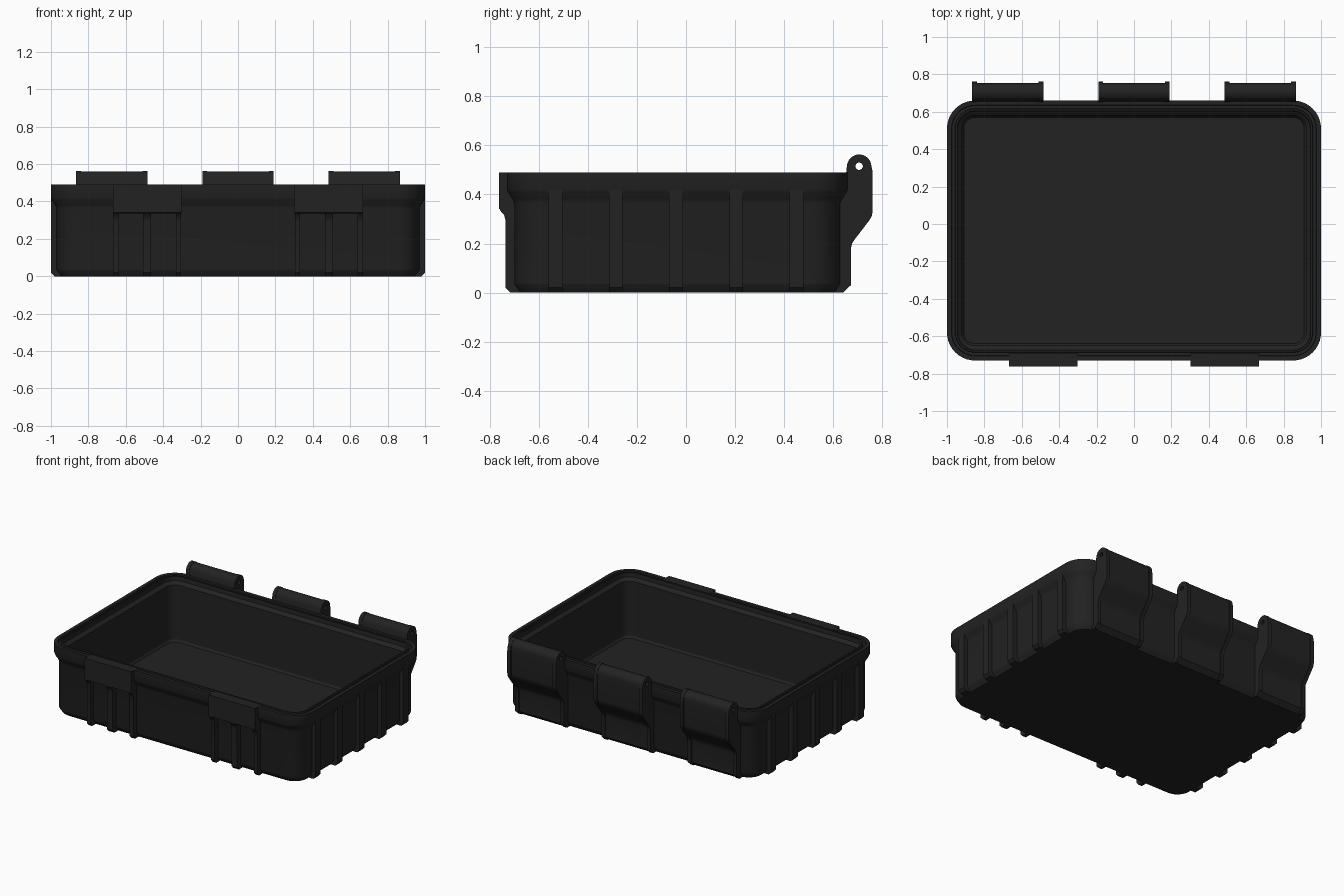
import bpy, bmesh, math

if "Cube" in bpy.data.objects:
    bpy.data.objects.remove(bpy.data.objects["Cube"])

CY = -0.035            # tray centre in y
HX, HY, R = 1.0, 0.695, 0.15

black = bpy.data.materials.new("matte black plastic")
black.diffuse_color = (0.0165, 0.0165, 0.0165, 1)
black.use_nodes = True
black.node_tree.nodes["Principled BSDF"].inputs["Base Color"].default_value = black.diffuse_color


def finish(ob, angle=30):
    ob.data.materials.clear()
    ob.data.materials.append(black)
    bpy.ops.object.select_all(action='DESELECT')
    ob.select_set(True)
    bpy.context.view_layer.objects.active = ob
    bpy.ops.object.shade_smooth_by_angle(angle=math.radians(angle))


def rounded_loop(inset, z, seg=10):
    """Rounded rectangle, inset from the rim outline."""
    r = max(R - inset, 0.05)
    a, b = HX - inset - r, HY - inset - r
    pts = []
    for i, (sx, sy) in enumerate([(1, 1), (-1, 1), (-1, -1), (1, -1)]):
        for k in range(seg + 1):
            t = math.pi / 2 * (i + k / seg)
            pts.append((sx * a + r * math.cos(t), CY + sy * b + r * math.sin(t), z))
    return pts


def lofted_tray(name, section):
    """Sweep a wall section round the tray and cap both ends."""
    bm = bmesh.new()
    rings = [[bm.verts.new(p) for p in rounded_loop(i, z)] for i, z in section]
    n = len(rings[0])
    for lo, hi in zip(rings, rings[1:]):
        for k in range(n):
            bm.faces.new((lo[k], lo[(k + 1) % n], hi[(k + 1) % n], hi[k]))
    bm.faces.new(rings[0][::-1])
    bm.faces.new(rings[-1])
    me = bpy.data.meshes.new(name)
    bm.to_mesh(me)
    bm.free()
    ob = bpy.data.objects.new(name, me)
    bpy.context.collection.objects.link(ob)
    finish(ob)


def plate(name, outlines, lo, hi, axis='X'):
    """Extrude a (depth, height) profile, with optional holes, along an axis."""
    cu = bpy.data.curves.new(name, 'CURVE')
    cu.dimensions, cu.fill_mode = '2D', 'BOTH'
    cu.extrude = (hi - lo) / 2
    for pts in outlines:
        sp = cu.splines.new('POLY')
        sp.points.add(len(pts) - 1)
        for p, (u, v) in zip(sp.points, pts):
            p.co = (u, v, 0, 1)
        sp.use_cyclic_u = True
    tmp = bpy.data.objects.new(name + "_curve", cu)
    bpy.context.collection.objects.link(tmp)
    dg = bpy.context.evaluated_depsgraph_get()
    me = bpy.data.meshes.new_from_object(tmp.evaluated_get(dg))
    bpy.data.objects.remove(tmp)
    bm = bmesh.new()
    bm.from_mesh(me)
    bmesh.ops.remove_doubles(bm, verts=bm.verts, dist=1e-5)
    bmesh.ops.recalc_face_normals(bm, faces=bm.faces)
    bm.to_mesh(me)
    bm.free()
    ob = bpy.data.objects.new(name, me)
    mid = (lo + hi) / 2
    if axis == 'X':
        ob.rotation_euler = (math.pi / 2, 0, math.pi / 2)
        ob.location.x = mid
    else:
        ob.rotation_euler = (math.pi / 2, 0, 0)
        ob.location.y = mid
    bpy.context.collection.objects.link(ob)
    finish(ob)


def arc(cx, cy, r, a0, a1, n):
    return [(cx + r * math.cos(math.radians(a0 + (a1 - a0) * k / n)),
             cy + r * math.sin(math.radians(a0 + (a1 - a0) * k / n))) for k in range(n + 1)]


# Tray: chamfered base, flared rim, gasket groove, inner wall and floor
lofted_tray("tray", [
    (0.055, 0.0), (0.033, 0.03), (0.03, 0.04), (0.03, 0.365), (0.024, 0.38),
    (0.007, 0.405), (0.0, 0.42), (0.0, 0.49),
    (0.025, 0.49), (0.027, 0.47), (0.043, 0.47), (0.045, 0.49),
    (0.055, 0.49), (0.057, 0.46), (0.08, 0.44), (0.08, 0.055), (0.09, 0.04)])

# Side ribs
for s, side in ((1, "right"), (-1, "left")):
    rib = [(s * x, z) for x, z in
           [(0.94, 0.0), (0.982, 0.0), (1.0, 0.02), (1.0, 0.43), (0.96, 0.43)]]
    for i in range(5):
        y = -0.532 + 0.2455 * i
        plate(f"{side}_rib_{i + 1}", [rib], y - 0.028, y + 0.028, 'Y')

# Front latch mounts: catch plate above three ribs
catch = [(-0.69, 0.49), (-0.762, 0.49), (-0.762, 0.34), (-0.72, 0.335), (-0.69, 0.34)]
latch_rib = [(-0.67, 0.0), (-0.717, 0.0), (-0.736, 0.02), (-0.736, 0.295),
             (-0.741, 0.315), (-0.758, 0.335), (-0.758, 0.36), (-0.67, 0.36)]
for s, side in ((1, "right"), (-1, "left")):
    plate(f"{side}_latch_catch", [catch], s * 0.485 - 0.182, s * 0.485 + 0.182)
    for label, x, w in (("inner", 0.318, 0.028), ("middle", 0.487, 0.044), ("outer", 0.653, 0.028)):
        plate(f"{side}_latch_{label}_rib", [latch_rib], s * x - w / 2, s * x + w / 2)


# Rear hinges: recessed centre between two end flanges, drilled for the pin
def hinge_profile(d):
    body = [(0.60, 0.0), (0.64 - d, 0.0), (0.672 - d, 0.03), (0.672 - d, 0.18),
            (0.677 - d, 0.20), (0.688 - d, 0.217), (0.748 - d, 0.295), (0.757 - d, 0.311),
            (0.761 - d, 0.33), (0.761 - d, 0.49)]
    knuckle = arc(0.706, 0.513, 0.05 - d * 0.3, 5, 170, 14)
    return [body + knuckle + [(0.652, 0.48), (0.64, 0.43), (0.60, 0.37)],
            arc(0.706, 0.515, 0.015, 0, 345, 15)]


for label, x in (("left", -0.675), ("middle", 0.0), ("right", 0.675)):
    w, f = 0.191, 0.026
    plate(f"{label}_hinge_body", hinge_profile(0.009), x - w + f, x + w - f)
    plate(f"{label}_hinge_flange_a", hinge_profile(0), x - w, x - w + f)
    plate(f"{label}_hinge_flange_b", hinge_profile(0), x + w - f, x + w)
